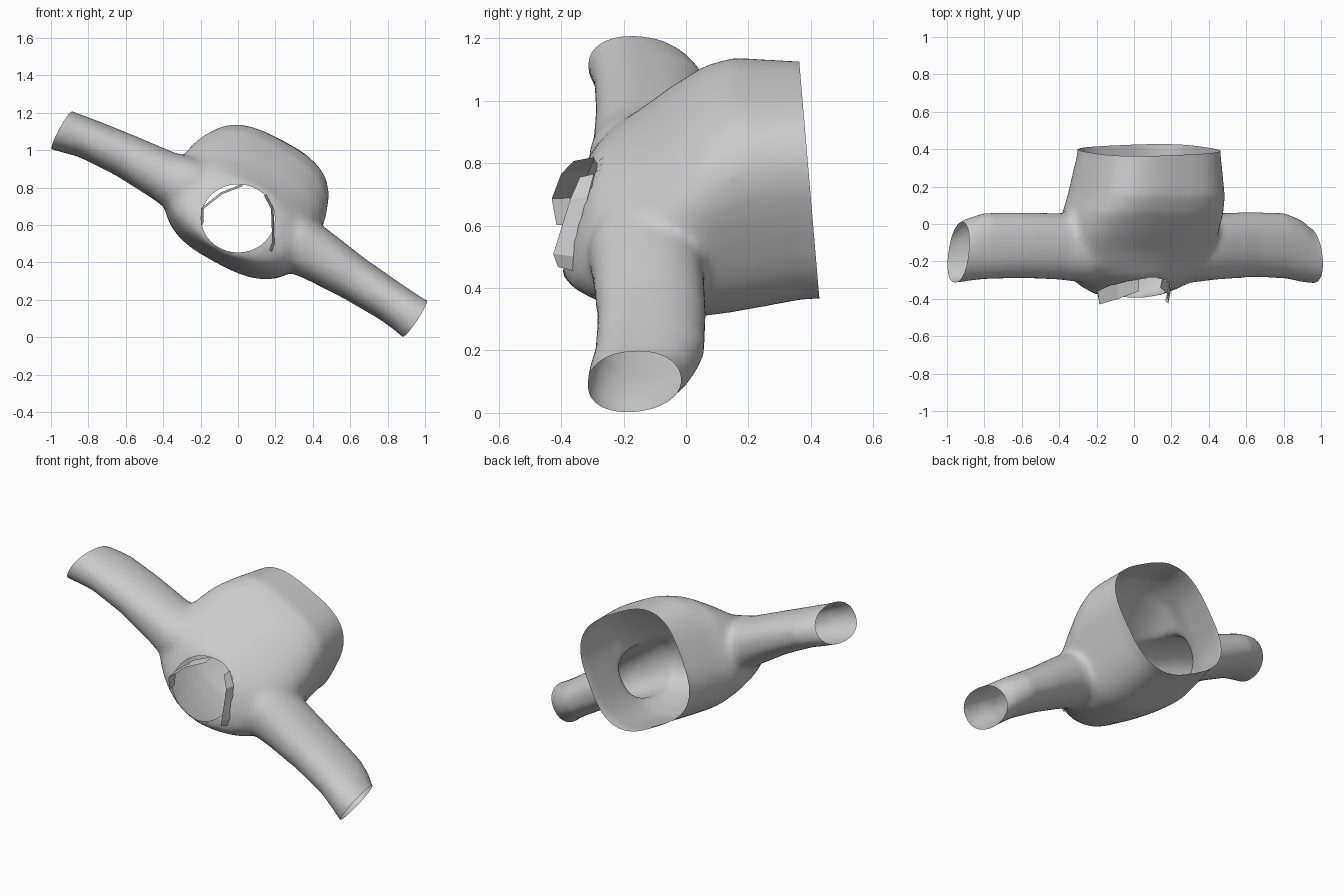
import bpy, bmesh, math
from mathutils import Vector

if "Cube" in bpy.data.objects:
    bpy.data.objects.remove(bpy.data.objects["Cube"])

Y = Vector((0, 1, 0))
ACROSS = Vector((0.88, 0, -0.475)).normalized()   # sleeve to sleeve
THICK = Vector((0.475, 0, 0.88)).normalized()     # chest to back
NECK_X, NECK_Z, NECK_A, NECK_B = 0.0, 0.635, 0.197, 0.182


def ring(bm, c, u, v, a, b, p, shear=0.0, n=48):
    """Superellipse cross-section; shear pushes its top towards +y."""
    out = []
    for i in range(n):
        t = 2 * math.pi * i / n
        cs, sn = math.cos(t), math.sin(t)
        x = a * math.copysign(abs(cs) ** (2 / p), cs)
        y = b * math.copysign(abs(sn) ** (2 / p), sn)
        off = u * x + v * y
        off.y += shear * (0.7 * y + 0.3 * off.z)
        out.append(bm.verts.new(Vector(c) + off))
    return out


def loft(bm, rings):
    """Closed solid through a row of sections."""
    for r, s in zip(rings, rings[1:]):
        for i in range(len(r)):
            j = (i + 1) % len(r)
            bm.faces.new((r[i], r[j], s[j], s[i]))
    bm.faces.new(rings[0])
    bm.faces.new(rings[-1])


def add_object(name, bm):
    me = bpy.data.meshes.new(name)
    bm.to_mesh(me)
    bm.free()
    ob = bpy.data.objects.new(name, me)
    bpy.context.collection.objects.link(ob)
    return ob


bm = bmesh.new()

# Torso from hem to front: y, cx, cz, half width, half depth, power, shear
torso = [(0.55, 0.085, 0.745, 0.347, 0.345, 3.0, 0),
         (0.38, 0.08, 0.745, 0.350, 0.345, 3.0, 0),
         (0.15, 0.065, 0.73, 0.392, 0.363, 3.0, 0),
         (0.05, 0.045, 0.71, 0.418, 0.353, 2.8, 0.03),
         (-0.07, 0.025, 0.68, 0.43, 0.31, 2.5, 0.07),
         (-0.18, 0.01, 0.655, 0.42, 0.262, 2.3, 0.14),
         (-0.26, 0.0, 0.645, 0.385, 0.228, 2.2, 0.2),
         (-0.32, 0.0, 0.635, 0.305, 0.205, 2.1, 0.24),
         (-0.355, 0.0, 0.63, 0.215, 0.18, 2.0, 0.27),
         (-0.375, 0.0, 0.63, 0.12, 0.12, 2.0, 0.27)]
loft(bm, [ring(bm, (cx, y, cz), ACROSS, THICK, a, b, p, s)
          for y, cx, cz, a, b, p, s in torso])

# Sleeves: cx, cy, cz, half thickness, half depth
left = [(-0.10, -0.11, 0.71, 0.17, 0.17), (-0.27, -0.125, 0.805, 0.165, 0.188),
        (-0.40, -0.12, 0.865, 0.136, 0.178), (-0.60, -0.113, 0.97, 0.118, 0.176),
        (-0.80, -0.118, 1.06, 0.109, 0.178), (-0.90, -0.14, 1.092, 0.114, 0.167),
        (-0.97, -0.172, 1.115, 0.118, 0.145), (-1.10, -0.18, 1.17, 0.118, 0.14)]
right = [(0.15, -0.11, 0.61, 0.17, 0.17), (0.31, -0.125, 0.505, 0.16, 0.188),
         (0.44, -0.12, 0.43, 0.142, 0.178), (0.62, -0.11, 0.315, 0.121, 0.175),
         (0.80, -0.115, 0.20, 0.112, 0.175), (0.88, -0.14, 0.145, 0.113, 0.167),
         (0.94, -0.172, 0.10, 0.118, 0.145), (1.10, -0.18, 0.02, 0.118, 0.14)]
for side in (left, right):
    loft(bm, [ring(bm, (x, y, z), THICK, Y, a, b, 2.2) for x, y, z, a, b in side])

shirt = add_object("shirt", bm)

# Merge the solids into one soft skin
m = shirt.modifiers.new("merge", 'REMESH')
m.mode = 'VOXEL'
m.voxel_size = 0.018
m = shirt.modifiers.new("soften", 'SMOOTH')
m.factor = 0.5
m.iterations = 12
bpy.context.view_layer.objects.active = shirt
shirt.select_set(True)
for m in list(shirt.modifiers):
    bpy.ops.object.modifier_apply(modifier=m.name)

# Cut open the hem and cuffs
bm = bmesh.new()
bm.from_mesh(shirt.data)


def cut_open(co, no):
    bmesh.ops.bisect_plane(bm, geom=bm.verts[:] + bm.edges[:] + bm.faces[:],
                           dist=1e-5, plane_co=co, clear_outer=True,
                           plane_no=Vector(no).normalized())


cut_open((0.08, 0.395, 0.745), (0, 1, 0.085))
cut_open((-0.94, -0.15, 1.10), (-0.86, 0.12, 0.46))
cut_open((0.935, -0.15, 0.092), (0.83, 0.12, -0.55))


# Neck hole: remove the front inside an ellipse, then pull the rim onto it
def neck_radius(v):
    return math.hypot((v.co.x - NECK_X) / NECK_A, (v.co.z - NECK_Z) / NECK_B)


inside = [v for v in bm.verts if v.co.y < -0.2 and neck_radius(v) < 1]
bmesh.ops.delete(bm, geom=inside, context='VERTS')
rim = [v for v in bm.verts
       if v.is_boundary and v.co.y < -0.2 and neck_radius(v) < 1.3]
for v in rim:
    r = neck_radius(v)
    v.co.x = NECK_X + (v.co.x - NECK_X) / r
    v.co.z = NECK_Z + (v.co.z - NECK_Z) / r
# even out the rim depth
for _ in range(8):
    new = {}
    for v in rim:
        near = [e.other_vert(v).co.y for e in v.link_edges if e.is_boundary]
        new[v] = (v.co.y + sum(near)) / (1 + len(near))
    for v, y in new.items():
        v.co.y = y
bmesh.ops.recalc_face_normals(bm, faces=bm.faces)
bm.to_mesh(shirt.data)
bm.free()
bpy.ops.object.shade_smooth_by_angle(angle=math.radians(40))

# Collar: two flat strips standing off the neckline: x, z, y at neck, y at outer edge
strips = {
    "collar_left": [(-0.20, 0.60, -0.345, -0.415), (-0.198, 0.69, -0.335, -0.43),
                    (-0.09, 0.775, -0.31, -0.40), (0.025, 0.82, -0.29, -0.36)],
    "collar_right": [(0.15, 0.765, -0.295, -0.34), (0.19, 0.69, -0.315, -0.37),
                     (0.197, 0.50, -0.355, -0.425), (0.18, 0.455, -0.36, -0.41)]}
for name, pts in strips.items():
    bm = bmesh.new()
    rows = []
    for x, z, y0, y1 in pts:
        k = 0.93   # outer edge leans inward
        rows.append((bm.verts.new((x, y0, z)),
                     bm.verts.new((x * k, y1, 0.63 + (z - 0.63) * k))))
    for (a, b), (c, d) in zip(rows, rows[1:]):
        bm.faces.new((a, b, d, c))
    add_object(name, bm)
